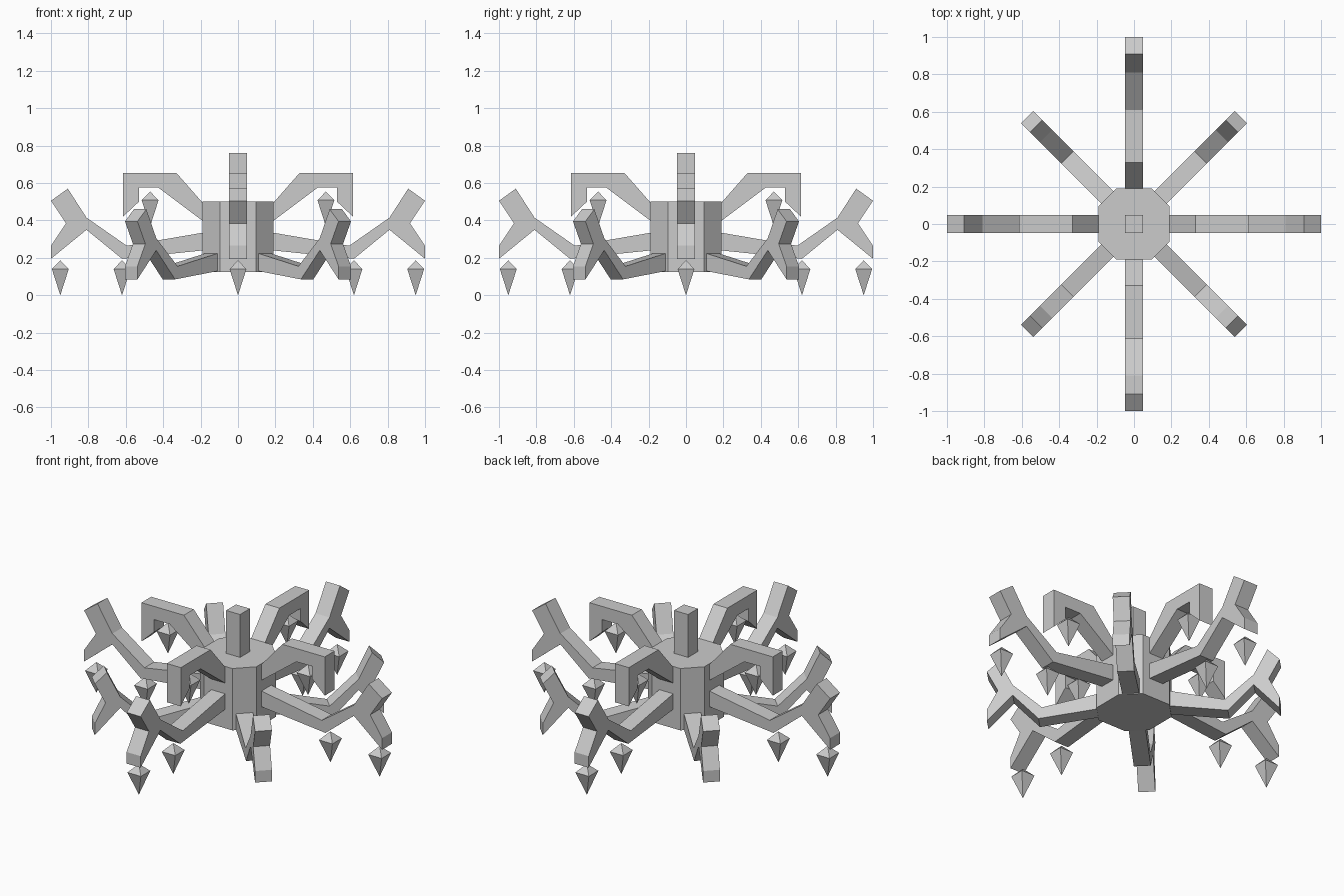
import bpy
import bmesh
import math
from mathutils import Matrix, Vector

cube = bpy.data.objects.get("Cube")
if cube:
    bpy.data.objects.remove(cube, do_unlink=True)

grey = bpy.data.materials.new("plain grey")
grey.use_nodes = True
colour = (0.6, 0.6, 0.6, 1)
grey.diffuse_color = colour
grey.node_tree.nodes["Principled BSDF"].inputs["Base Color"].default_value = colour

HALF = 0.047  # half thickness of the arms and post
SQUARE = ((-1, -1), (1, -1), (1, 1), (-1, 1))


def finish(bm, name, angle=0):
    """Turn a bmesh into a named object, turned about the vertical axis."""
    bmesh.ops.rotate(bm, verts=bm.verts, matrix=Matrix.Rotation(angle, 3, "Z"))
    bmesh.ops.recalc_face_normals(bm, faces=bm.faces)
    mesh = bpy.data.meshes.new(name)
    bm.to_mesh(mesh)
    bm.free()
    mesh.materials.append(grey)
    obj = bpy.data.objects.new(name, mesh)
    bpy.context.collection.objects.link(obj)


def extrude(name, points, direction, angle=0):
    """Extrude a flat outline along a direction."""
    bm = bmesh.new()
    face = bm.faces.new([bm.verts.new(p) for p in points])
    # Keep the starting face so that the solid is closed
    new = bmesh.ops.extrude_face_region(bm, geom=[face], use_keep_orig=True)["geom"]
    verts = [g for g in new if isinstance(g, bmesh.types.BMVert)]
    bmesh.ops.translate(bm, verts=verts, vec=direction)
    finish(bm, name, angle)


def arm(name, profile, angle):
    points = [(r, -HALF, z) for r, z in profile]
    extrude(name, points, (0, 2 * HALF, 0), angle)


def pendant(name, radius, top, angle):
    """Square drop: a short pyramid above a long one."""
    bm = bmesh.new()
    w = 0.045
    ring = [bm.verts.new((radius + x * w, y * w, top - 0.047)) for x, y in SQUARE]
    for z in (top, top - 0.187):
        tip = bm.verts.new((radius, 0, z))
        for i in range(4):
            bm.faces.new((ring[i], ring[(i + 1) % 4], tip))
    finish(bm, name, angle)


# Eight-sided drum and square post
drum = []
for k in range(4):
    turn = Matrix.Rotation(k * math.pi / 2, 3, "Z")
    drum += [turn @ Vector((0.19, y, 0.125)) for y in (-0.095, 0.095)]
extrude("drum", drum, (0, 0, 0.375))
post = [(x * HALF, y * HALF, 0.5) for x, y in SQUARE]
extrude("top_post", post, (0, 0, 0.26))

# Side outlines as (radius, height)
hook = [(0.185, 0.49), (0.33, 0.655), (0.615, 0.655), (0.615, 0.42),
        (0.53, 0.50), (0.53, 0.575), (0.425, 0.575), (0.185, 0.395)]
fork = [(0.185, 0.335), (0.595, 0.265), (0.81, 0.415), (0.91, 0.57),
        (1.0, 0.505), (0.92, 0.385), (1.0, 0.265), (1.0, 0.195),
        (0.81, 0.35), (0.62, 0.195), (0.185, 0.24)]
low_fork = [(0.2 + 0.75 * (r - 0.19), z - 0.11) for r, z in fork]

# Arms and hanging drops on every side
for k, side in enumerate(("left", "back", "right", "front")):
    a = k * math.pi / 2
    arm(side + "_upper_hook_arm", hook, a)
    arm(side + "_forked_arm", fork, a)
    arm(side + "_diagonal_arm", low_fork, a + math.pi / 4)
    pendant(side + "_hook_pendant", 0.47, 0.555, a)
    pendant(side + "_bend_pendant", 0.62, 0.187, a)
    pendant(side + "_tip_pendant", 0.95, 0.187, a)
